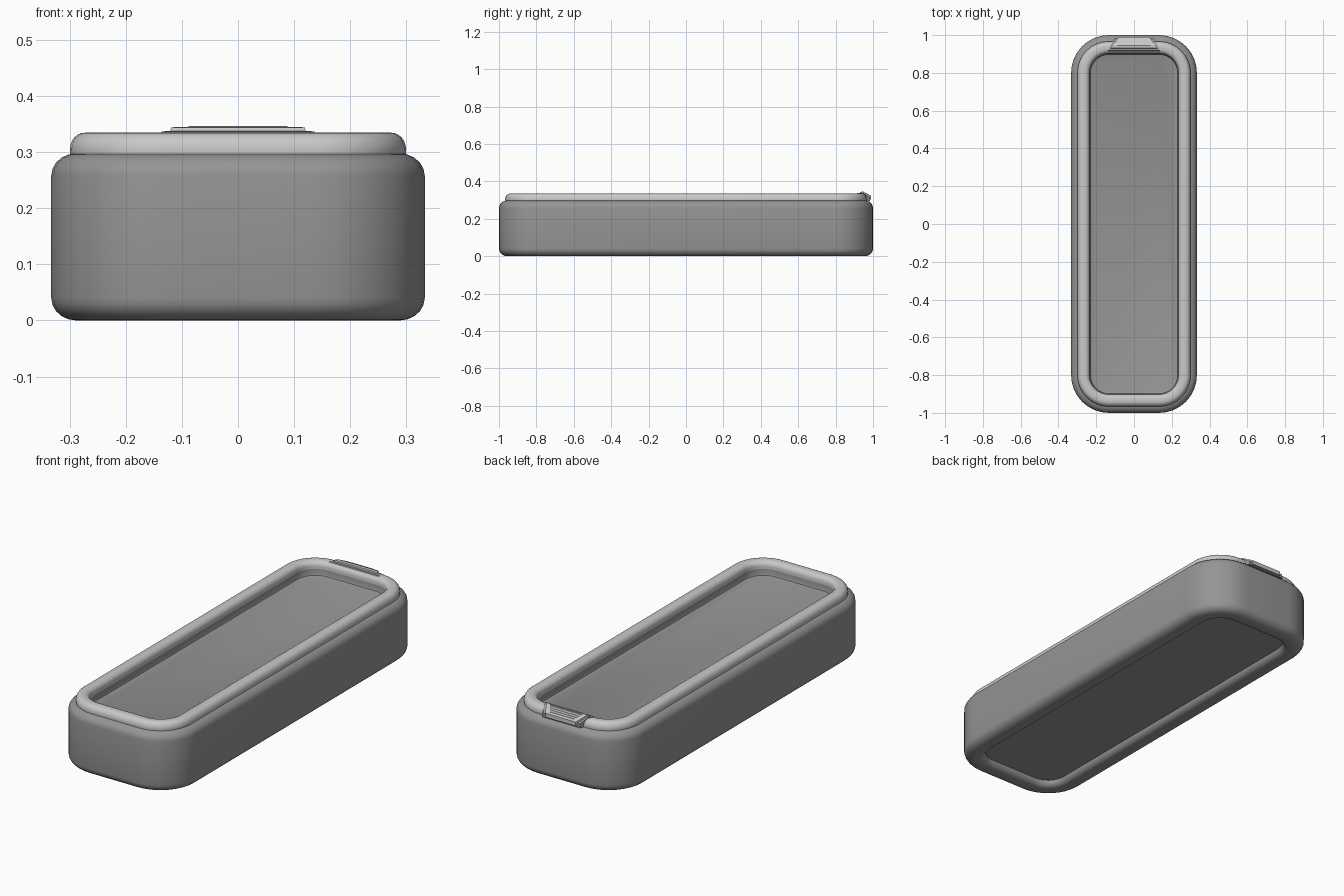
import bpy, bmesh, math

if "Cube" in bpy.data.objects:
    bpy.data.objects.remove(bpy.data.objects["Cube"])

def material(name, v):
    m = bpy.data.materials.new(name)
    m.diffuse_color = (v, v, v, 1)
    m.use_nodes = True
    m.node_tree.nodes["Principled BSDF"].inputs["Base Color"].default_value = m.diffuse_color
    return m

BODY = material("mid grey", 0.30)
RIM = material("light grey", 0.58)
HX, HY, R, SEG = 0.333, 1.0, 0.2, 8

def finish(name, bm, mat, angle=40):
    bmesh.ops.recalc_face_normals(bm, faces=bm.faces)
    me = bpy.data.meshes.new(name)
    bm.to_mesh(me)
    bm.free()
    ob = bpy.data.objects.new(name, me)
    bpy.context.collection.objects.link(ob)
    me.materials.append(mat)
    bpy.ops.object.select_all(action='DESELECT')
    ob.select_set(True)
    bpy.context.view_layer.objects.active = ob
    bpy.ops.object.shade_smooth_by_angle(angle=math.radians(angle))
    return ob

def loop(bm, inset, z):
    """Rounded rectangle, inset from the body outline."""
    r = max(R - inset, 0.02)
    cx, cy = HX - inset - r, HY - inset - r
    out = []
    for q, (sx, sy) in enumerate(((1, 1), (-1, 1), (-1, -1), (1, -1))):
        for i in range(SEG + 1):
            a = math.pi / 2 * (q + i / SEG)
            out.append(bm.verts.new((sx * cx + r * math.cos(a), sy * cy + r * math.sin(a), z)))
    return out

def sweep(name, profile, mat, closed=False):
    """Skin a profile of (inset, z) around the outline; open ends get a cap."""
    bm = bmesh.new()
    loops = [loop(bm, *p) for p in profile]
    pairs = list(zip(loops, loops[1:])) + ([(loops[-1], loops[0])] if closed else [])
    for a, b in pairs:
        for i in range(len(a)):
            j = (i + 1) % len(a)
            bm.faces.new((a[i], a[j], b[j], b[i]))
    if not closed:
        bm.faces.new(loops[0])
        bm.faces.new(loops[-1])
    return finish(name, bm, mat)

def arc(ci, cz, ri, rz, a0, a1, n=5):
    return [(ci + ri * math.cos(math.radians(a0 + (a1 - a0) * k / n)),
             cz + rz * math.sin(math.radians(a0 + (a1 - a0) * k / n))) for k in range(n + 1)]

# body with recessed panels above and below
sweep("body",
      [(0.108, 0.03)] + arc(0.072, 0.03, 0.032, 0.03, 0, -90)
      + arc(0.045, 0.04, 0.045, 0.04, -90, -180)
      + arc(0.045, 0.258, 0.045, 0.04, 180, 90)
      + [(0.098, 0.298), (0.099, 0.275), (0.102, 0.268), (0.11, 0.265)], BODY)

# raised rounded rim around the top recess
sweep("top_rim",
      [(0.034, 0.296), (0.033, 0.306)] + arc(0.061, 0.308, 0.027, 0.027, 170, 90)
      + arc(0.073, 0.310, 0.025, 0.025, 90, 0) + [(0.098, 0.296)], RIM, True)

def prism(name, pts, w_of, mat):
    """Solid from a (y, z) side outline; w_of(y) gives the half width."""
    bm = bmesh.new()
    ends = [[bm.verts.new((s * w_of(y), y, z)) for y, z in pts] for s in (-1, 1)]
    n = len(pts)
    for i in range(n):
        j = (i + 1) % n
        bm.faces.new((ends[0][i], ends[0][j], ends[1][j], ends[1][i]))
    for e in ends:
        bm.faces.new(e)
    return finish(name, bm, mat, 20)

# flared clip base, tapering towards the back
prism("clip_base", [(0.91, 0.325), (0.918, 0.337), (0.945, 0.338), (0.984, 0.316),
                    (0.984, 0.296), (0.92, 0.296)],
      lambda y: 0.14 - (y - 0.91) * 0.5, BODY)

# sloping thumb tab over the base
def tab_z(y):
    return 0.345 - max(0, y - 0.945) * 0.5
prism("clip_tab", [(0.928, 0.33), (0.932, 0.344), (0.945, 0.345), (0.99, tab_z(0.99)),
                   (0.99, 0.302), (0.975, 0.302)],
      lambda y: 0.122 - (y - 0.928) * 0.62, RIM)

# grip ridges on the tab
for k in range(4):
    y = 0.945 + k * 0.01
    half = 0.088 - k * 0.007
    prism("grip_ridge_%d" % (k + 1),
          [(y, tab_z(y) - 0.002), (y + 0.001, tab_z(y) + 0.002),
           (y + 0.004, tab_z(y + 0.004) + 0.002), (y + 0.005, tab_z(y + 0.005) - 0.002)],
          lambda _, h=half: h, RIM)
